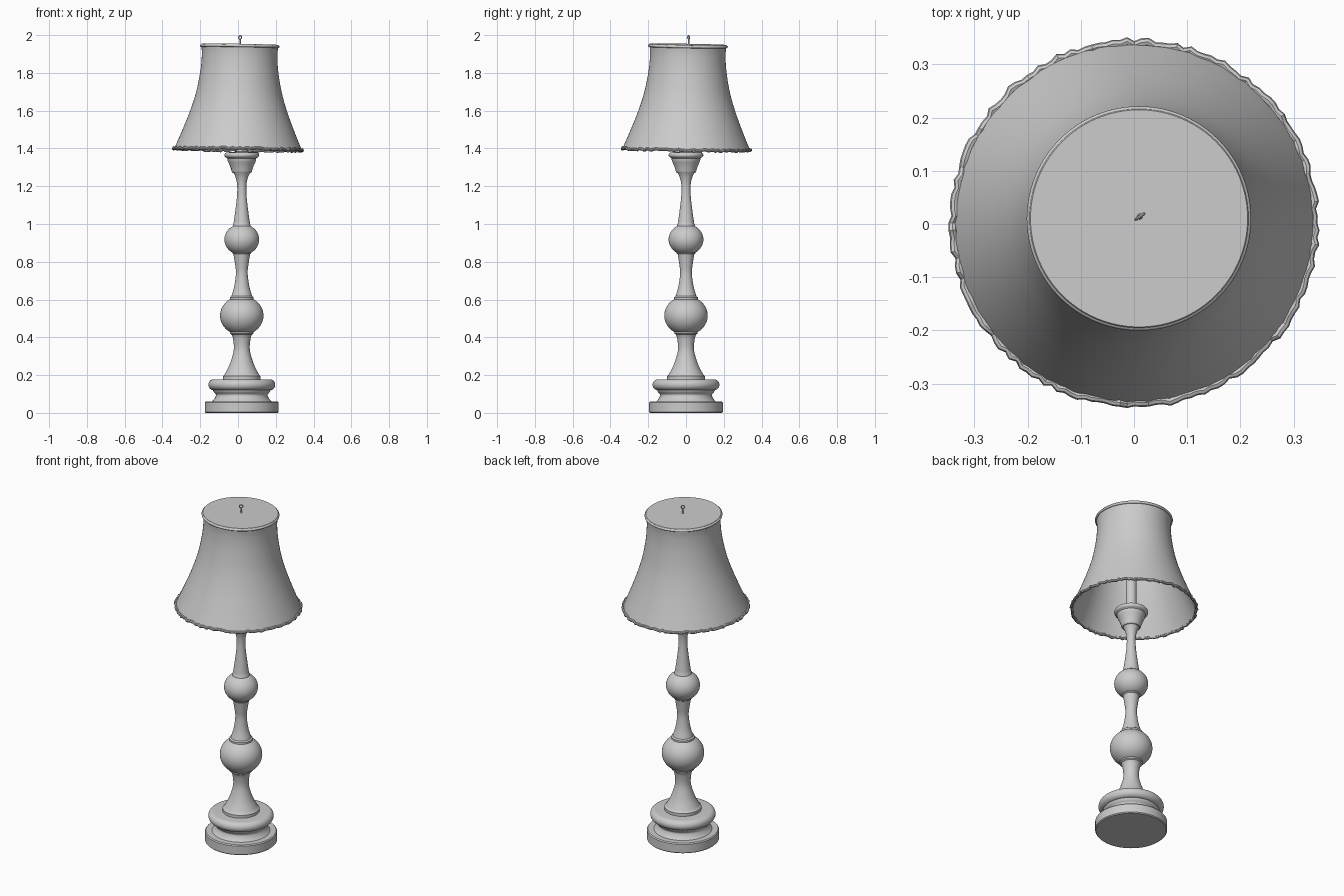
import bpy, bmesh, math, random
from mathutils import Matrix, Vector

if "Cube" in bpy.data.objects:
    bpy.data.objects.remove(bpy.data.objects["Cube"])

random.seed(4)
AXIS = (0.02, 0.0)  # turned stem sits slightly right of the shade


def finish(name, bm, angle=35):
    bmesh.ops.recalc_face_normals(bm, faces=bm.faces)
    mesh = bpy.data.meshes.new(name)
    bm.to_mesh(mesh)
    bm.free()
    ob = bpy.data.objects.new(name, mesh)
    bpy.context.collection.objects.link(ob)
    bpy.ops.object.select_all(action='DESELECT')
    ob.select_set(True)
    bpy.context.view_layer.objects.active = ob
    bpy.ops.object.shade_smooth_by_angle(angle=math.radians(angle))
    return ob


def spline(pts, n=5):
    """Smooth curve through (radius, z) points."""
    p = [Vector(q) for q in pts]
    p = [2 * p[0] - p[1]] + p + [2 * p[-1] - p[-2]]
    out = []
    for a, b, c, d in zip(p, p[1:], p[2:], p[3:]):
        for i in range(n):
            t = i / n
            out.append(0.5 * (2 * b + (c - a) * t + (2 * a - 5 * b + 4 * c - d) * t**2
                              + (3 * b - a - 3 * c + d) * t**3))
    return [tuple(v) for v in out] + [tuple(pts[-1])]


def arc(r0, z0, rad, a0, a1, n=14, squash=1.0):
    """Arc in the profile plane, angles in degrees from the outward direction."""
    return [(r0 + rad * math.cos(math.radians(a0 + (a1 - a0) * i / n)),
             z0 + squash * rad * math.sin(math.radians(a0 + (a1 - a0) * i / n)))
            for i in range(n + 1)]


def lathe(name, profile, centre=AXIS, seg=64, cap=True, loop=False, jitter=0.0):
    bm = bmesh.new()
    rings = []
    for r, z in profile:
        rings.append([bm.verts.new((centre[0] + r * math.cos(2 * math.pi * k / seg),
                                    centre[1] + r * math.sin(2 * math.pi * k / seg), z))
                      for k in range(seg)])
    pairs = list(zip(rings, rings[1:])) + ([(rings[-1], rings[0])] if loop else [])
    for a, b in pairs:
        for k in range(seg):
            j = (k + 1) % seg
            bm.faces.new((a[k], a[j], b[j], b[k]))
    if cap and not loop:
        bm.faces.new(rings[0])
        bm.faces.new(rings[-1])
    if jitter:
        for k in range(seg):
            d = random.uniform(-jitter, jitter)
            s = random.uniform(-jitter, jitter)
            for ring in rings:
                v = ring[k]
                v.co.x += d * math.cos(2 * math.pi * k / seg)
                v.co.y += d * math.sin(2 * math.pi * k / seg)
                v.co.z += s
    return finish(name, bm)


# Base
lathe("base_plinth", [(0.19, 0), (0.195, 0.005), (0.195, 0.055), (0.19, 0.061)])
lathe("base_cove", spline([(0.16, 0.058), (0.145, 0.075), (0.137, 0.095), (0.148, 0.11), (0.155, 0.125)]))
lathe("base_ring", arc(0.148, 0.149, 0.029, -90, 90))

# Turned stem
lathe("lower_baluster", [(0.1, 0.17), (0.1, 0.195)] + spline(
    [(0.093, 0.2), (0.067, 0.25), (0.047, 0.31), (0.042, 0.35), (0.047, 0.395), (0.054, 0.415)])
    + [(0.062, 0.42), (0.062, 0.45)])
lathe("large_ball", arc(0, 0.515, 0.115, -88, 88, 28, 0.9))
lathe("middle_baluster", [(0.063, 0.58), (0.063, 0.612)] + spline(
    [(0.055, 0.618), (0.04, 0.67), (0.031, 0.74), (0.036, 0.79), (0.044, 0.84)])
    + [(0.05, 0.845), (0.05, 0.87)])
lathe("small_ball", arc(0, 0.918, 0.092, -88, 88, 24, 0.9))
lathe("upper_baluster", [(0.047, 0.97), (0.047, 0.995)] + spline(
    [(0.044, 1.0), (0.034, 1.07), (0.025, 1.15), (0.025, 1.21), (0.034, 1.25), (0.046, 1.275)]))
lathe("top_cup", [(0.048, 1.27), (0.054, 1.278)] + spline(
    [(0.055, 1.285), (0.063, 1.308), (0.075, 1.335)])
    + [(0.077, 1.348)] + arc(0.078, 1.365, 0.014, -80, 90, 8) + [(0.03, 1.383)])
lathe("lamp_post", [(0.029, 1.37), (0.029, 1.94)], seg=32)

# Shade: thin hollow bell with a closed top
bell = spline([(0.338, -0.275), (0.294, -0.17), (0.256, -0.07), (0.226, 0.03),
               (0.206, 0.14), (0.2, 0.22), (0.203, 0.272)])
inner = [(r - 0.006, z) for r, z in reversed(bell)]
shade_parts = [
    lathe("shade_bell", bell + inner, (0, 0), 96, loop=True),
    lathe("shade_top", [(0.204, 0.27), (0.207, 0.276), (0.204, 0.281)], (0, 0), 96),
    lathe("shade_top_trim", arc(0.204, 0.271, 0.007, 0, 330, 11), (0, 0), 96, loop=True),
    lathe("shade_ragged_trim", arc(0.338, -0.275, 0.008, 0, 315, 7), (0, 0), 160,
          loop=True, jitter=0.004),
]
tilt = (Matrix.Translation((0.005, 0.006, 1.67))
        @ Matrix.Rotation(0.016, 4, 'Y') @ Matrix.Rotation(-0.016, 4, 'X'))
for ob in shade_parts:
    ob.data.transform(tilt)

# Finial: short pin with a small ring
lathe("finial_pin", [(0.01, 1.944), (0.004, 1.953), (0.004, 1.98)], (0.011, 0.014), 16)
bpy.ops.mesh.primitive_torus_add(location=(0.011, 0.014, 1.988), rotation=(math.pi / 2, 0, 0.6),
                                 major_radius=0.009, minor_radius=0.003,
                                 major_segments=24, minor_segments=8)
ring = bpy.context.object
ring.name = "finial_ring"
bpy.ops.object.shade_smooth_by_angle()
